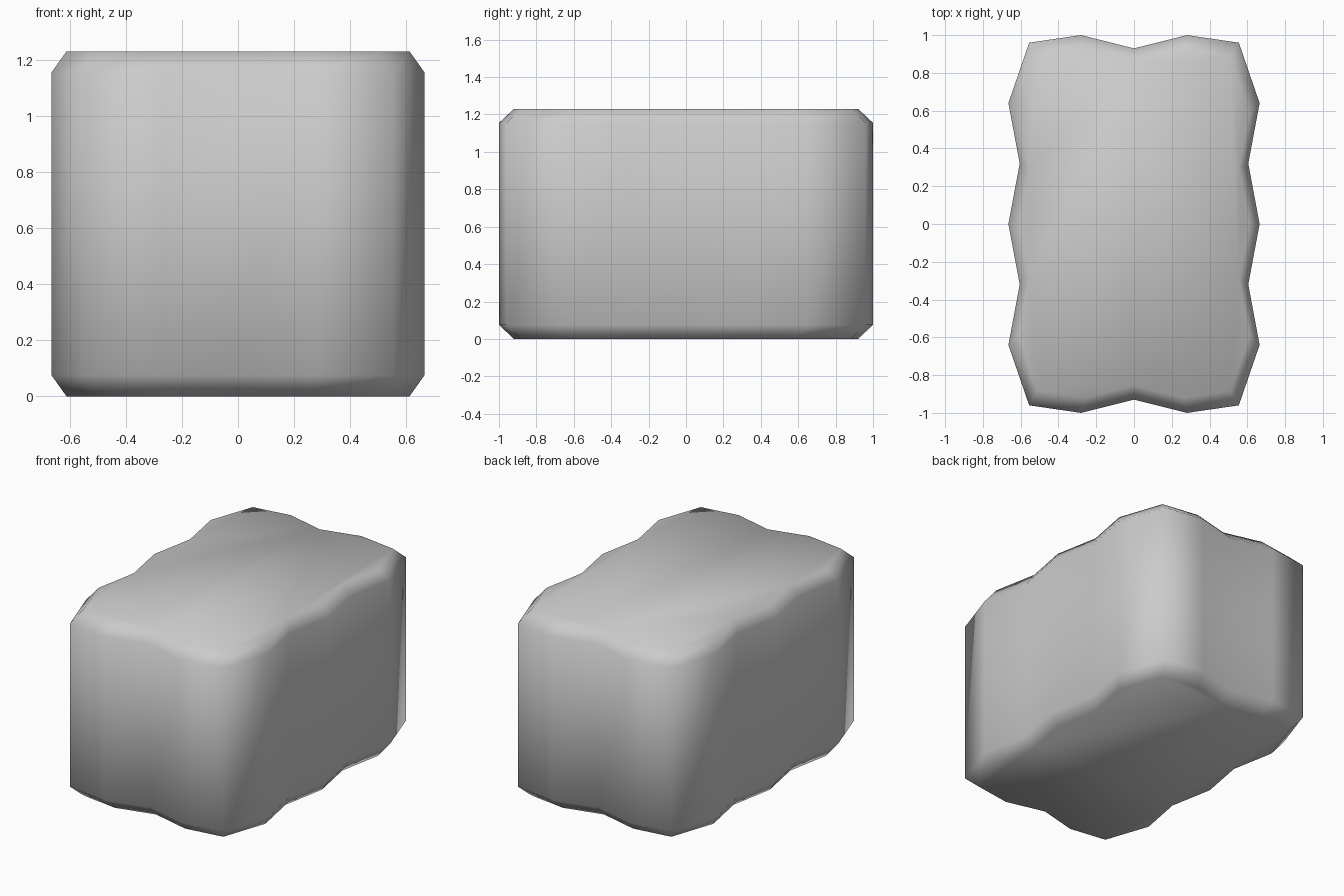
import bpy, bmesh

if "Cube" in bpy.data.objects:
    bpy.data.objects.remove(bpy.data.objects["Cube"])

# Wavy outline: first quadrant, mirrored into a full counter-clockwise loop
quarter = [(0.665, 0.0), (0.605, 0.32), (0.665, 0.64), (0.555, 0.96), (0.28, 1.0), (0.0, 0.93)]
half = quarter + [(-x, y) for x, y in reversed(quarter[:-1])]
outline = half + [(-x, -y) for x, y in half[1:-1]]

# Stacked rings: height and scale, pinched at top and bottom for the chamfer
levels = [(0.0, 0.92), (0.075, 1.0), (1.155, 1.0), (1.23, 0.92)]

bm = bmesh.new()
rings = [[bm.verts.new((x * s, y * s, z)) for x, y in outline] for z, s in levels]
n = len(outline)
for low, high in zip(rings, rings[1:]):
    for i in range(n):
        j = (i + 1) % n
        bm.faces.new((low[i], low[j], high[j], high[i]))

# Flat caps
bm.faces.new(rings[0][::-1])
bm.faces.new(rings[-1])
for f in bm.faces:
    f.smooth = True
bmesh.ops.recalc_face_normals(bm, faces=bm.faces)

mesh = bpy.data.meshes.new("wavy_block")
bm.to_mesh(mesh)
bm.free()
block = bpy.data.objects.new("wavy_block", mesh)
bpy.context.collection.objects.link(block)
